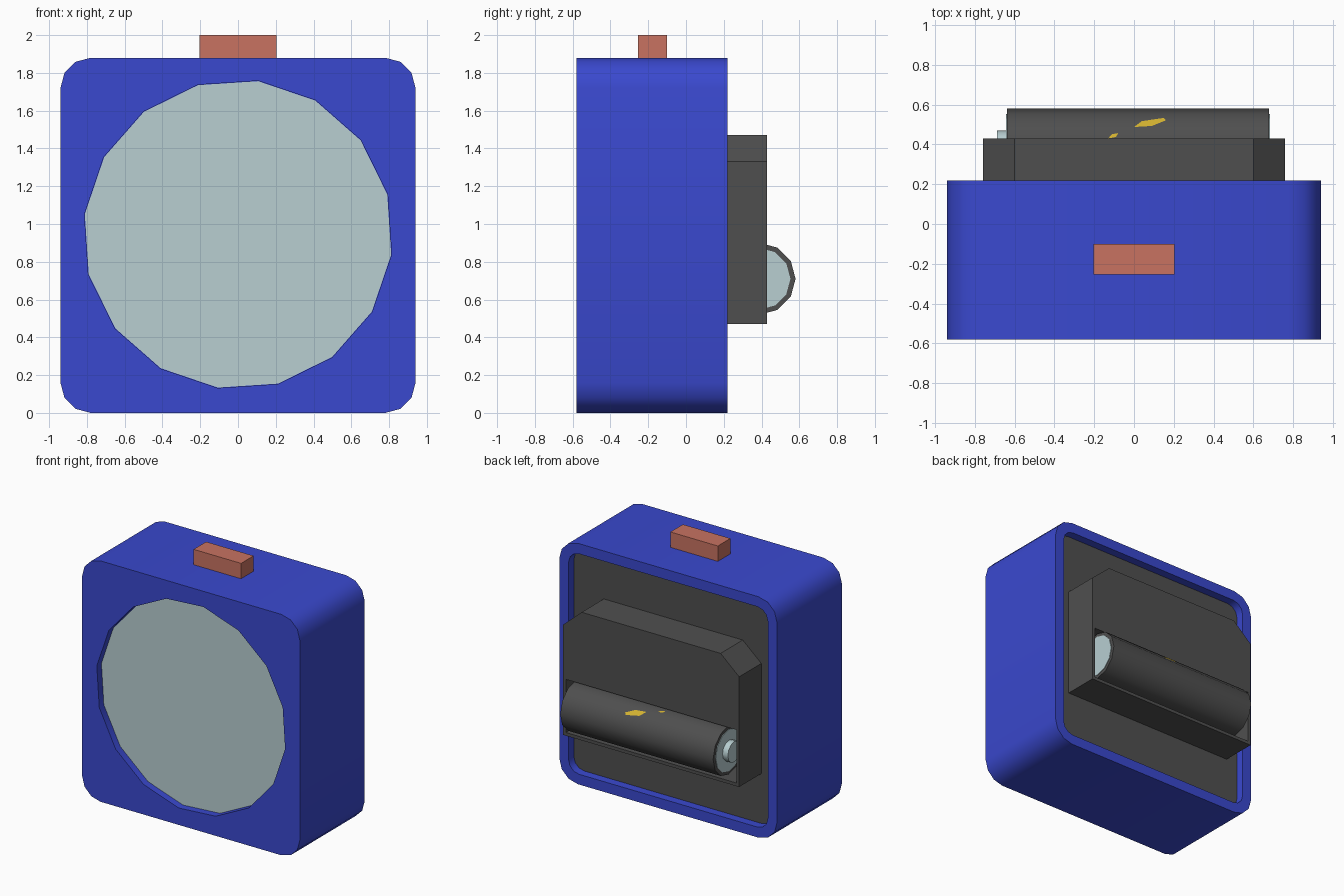
import bpy, bmesh, math
from mathutils import Vector

if "Cube" in bpy.data.objects:
    bpy.data.objects.remove(bpy.data.objects["Cube"])


def material(name, rgb):
    m = bpy.data.materials.new(name)
    m.diffuse_color = (*rgb, 1)
    m.use_nodes = True
    m.node_tree.nodes["Principled BSDF"].inputs["Base Color"].default_value = m.diffuse_color
    return m


BLUE = material("blue plastic", (0.042, 0.066, 0.62))
DARK = material("dark grey", (0.078, 0.078, 0.078))
PALE = material("pale silver", (0.48, 0.62, 0.64))
RED = material("salmon red", (0.58, 0.17, 0.12))
YELLOW = material("yellow", (0.66, 0.45, 0.03))


def prism(name, pts, axis, lo, hi, mat):
    """Extrude a 2D outline: (x, z) along y, or (y, z) along x."""
    def place(p, d):
        return (p[0], d, p[1]) if axis == 'y' else (d, p[0], p[1])
    bm = bmesh.new()
    a = [bm.verts.new(place(p, lo)) for p in pts]
    b = [bm.verts.new(place(p, hi)) for p in pts]
    bm.faces.new(a)
    bm.faces.new(b)
    n = len(pts)
    for i in range(n):
        bm.faces.new((a[i], a[(i + 1) % n], b[(i + 1) % n], b[i]))
    bmesh.ops.recalc_face_normals(bm, faces=bm.faces)
    me = bpy.data.meshes.new(name)
    bm.to_mesh(me)
    bm.free()
    me.materials.append(mat)
    ob = bpy.data.objects.new(name, me)
    bpy.context.collection.objects.link(ob)
    return ob


def circle(cx, cz, r, n, start=0):
    return [(cx + r * math.cos(math.radians(start + 360 * i / n)),
             cz + r * math.sin(math.radians(start + 360 * i / n))) for i in range(n)]


def rect(x0, x1, z0, z1):
    return [(x0, z0), (x1, z0), (x1, z1), (x0, z1)]


def rounded(half, r, cz, seg=3):
    pts = []
    for k, (sx, sz) in enumerate([(1, 1), (-1, 1), (-1, -1), (1, -1)]):
        for i in range(seg + 1):
            t = math.radians(90 * k + 90 * i / seg)
            pts.append((sx * (half - r) + r * math.cos(t),
                        cz + sz * (half - r) + r * math.sin(t)))
    return pts


def activate(ob):
    bpy.ops.object.select_all(action='DESELECT')
    ob.select_set(True)
    bpy.context.view_layer.objects.active = ob


def cut(ob, cutter):
    mod = ob.modifiers.new("cut", 'BOOLEAN')
    mod.operation = 'DIFFERENCE'
    mod.solver = 'EXACT'
    mod.object = cutter
    activate(ob)
    bpy.ops.object.modifier_apply(modifier=mod.name)
    bpy.data.objects.remove(cutter)


def smooth(ob, degrees):
    activate(ob)
    bpy.ops.object.shade_smooth_by_angle(angle=math.radians(degrees))


CZ = 0.94

# Case with a round recess in front and a square one behind
case = prism("case", rounded(0.94, 0.16, CZ), 'y', -0.58, 0.22, BLUE)
cut(case, prism("dial_cutter", circle(0, 0.945, 0.82, 16, 15), 'y', -0.7, -0.52, BLUE))
cut(case, prism("back_cutter", rounded(0.86, 0.09, CZ), 'y', 0.15, 0.4, BLUE))
smooth(case, 35)

# Dial, back panel and snooze button
prism("dial", circle(0, 0.945, 0.818, 16, 15), 'y', -0.526, -0.52, PALE)
prism("back_panel", rounded(0.858, 0.088, CZ), 'y', 0.145, 0.157, DARK)
prism("top_button", rect(-0.205, 0.205, 1.86, 2.0), 'y', -0.255, -0.10, RED)

# Battery housing with chamfered upper corners and an open compartment
housing = prism("battery_housing",
                [(-0.76, 0.47), (0.76, 0.47), (0.76, 1.33), (0.60, 1.47),
                 (-0.60, 1.47), (-0.76, 1.33)], 'y', 0.15, 0.43, DARK)
cut(housing, prism("compartment_cutter", rect(-0.735, 0.735, 0.495, 0.91),
                   'y', 0.185, 0.6, DARK))

# Battery with end caps and terminal
BY, BZ, BR = 0.39, 0.71, 0.19
battery = prism("battery", circle(BY, BZ, BR, 12), 'x', -0.64, 0.68, DARK)
smooth(battery, 35)
for name, lo, hi in (("terminal_cap", -0.644, -0.638), ("base_cap", 0.678, 0.684)):
    prism(name, circle(BY, BZ, 0.163, 12), 'x', lo, hi, PALE)
smooth(prism("terminal", circle(BY, BZ, 0.08, 12), 'x', -0.69, -0.64, PALE), 35)


# Yellow paint marks lying on two flats of the battery
def mark(name, start, pts):
    a, b = (Vector((0, BY + BR * math.cos(math.radians(t)),
                    BZ + BR * math.sin(math.radians(t)))) for t in (start, start + 30))
    mid = math.radians(start + 15)
    lift = Vector((0, math.cos(mid), math.sin(mid))) * 0.002
    me = bpy.data.meshes.new(name)
    me.from_pydata([Vector((x, 0, 0)) + a.lerp(b, s) + lift for x, s in pts],
                   [], [list(range(len(pts)))])
    me.materials.append(YELLOW)
    bpy.context.collection.objects.link(bpy.data.objects.new(name, me))


mark("paint_mark", 30, [(0.0, 0.98), (0.09, 0.9), (0.16, 0.5), (0.15, 0.32), (0.04, 0.55)])
mark("paint_fleck", 60, [(-0.13, 0.58), (-0.09, 0.5), (-0.08, 0.3), (-0.11, 0.35)])
